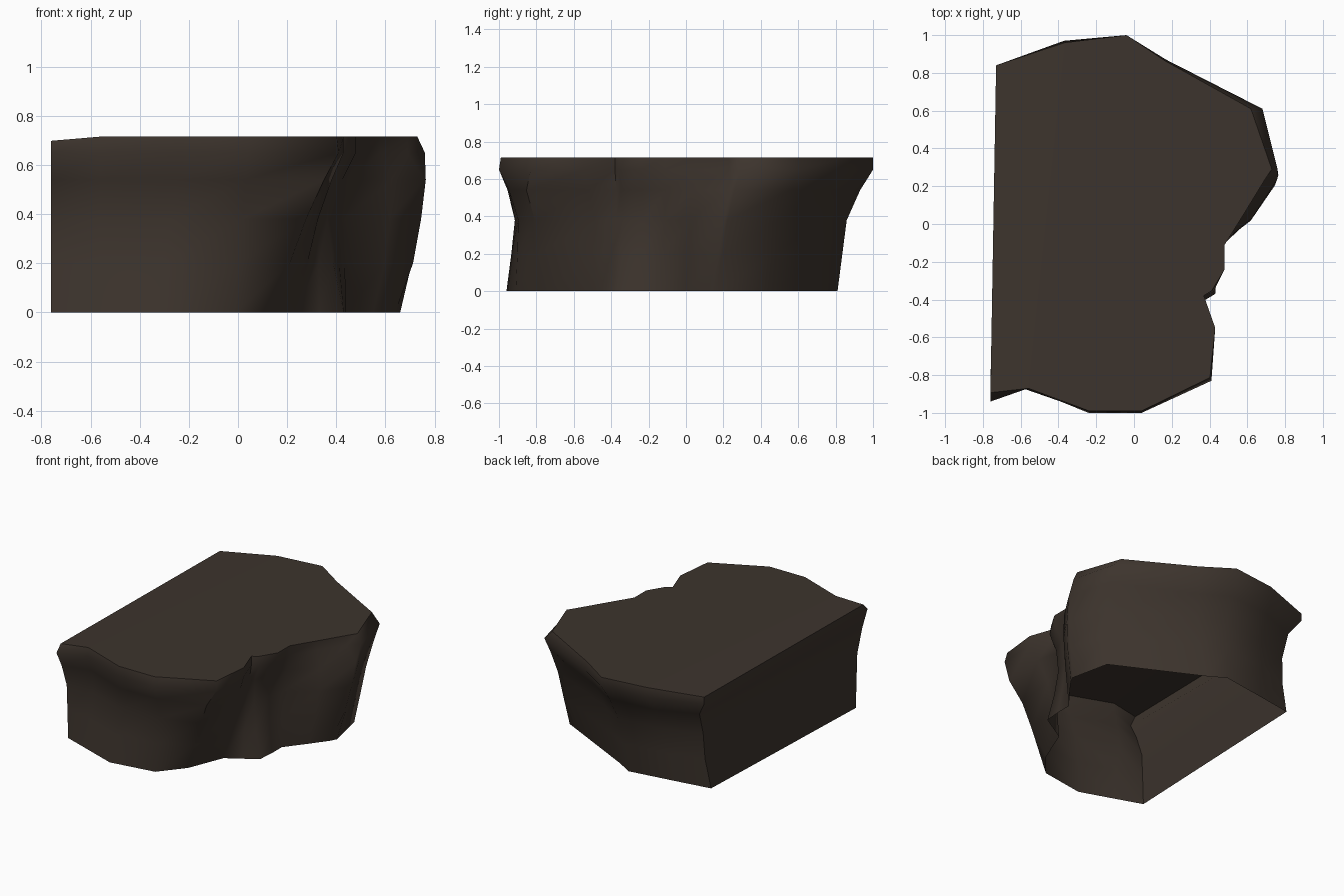
import bpy
import bmesh
import math
from mathutils import Vector

if "Cube" in bpy.data.objects:
    bpy.data.objects.remove(bpy.data.objects["Cube"], do_unlink=True)


def make_material(name, color):
    material = bpy.data.materials.new(name)
    material.use_nodes = True
    material.diffuse_color = color
    shader = material.node_tree.nodes["Principled BSDF"]
    shader.inputs["Base Color"].default_value = color
    shader.inputs["Roughness"].default_value = 0.9
    return material


# Counter-clockwise columns: rim x, rim y, bevel inset, base x, base y
columns = [
    (-.76, -.94, .05, -.76, -.81),
    (-.56, -.87, .0, -.56, -.88),
    (-.24, -1, .01, -.33, -.96),
    (.04, -1, .01, -.01, -.91),
    (.41, -.83, .02, .13, -.74),
    (.43, -.55, .0, .23, -.49),
    (.37, -.38, .0, .33, -.43),
    (.42, -.36, .02, .43, -.37),
    (.48, -.24, .0, .44, -.25),
    (.48, -.11, .0, .44, -.14),
    (.58, .05, .0, .55, .0),
    (.69, .23, .0, .64, .12),
    (.76, .29, .04, .66, .16),
    (.68, .61, .09, .60, .44),
    (.17, .87, .01, .0, .74),
    (-.04, 1, .0, -.12, .81),
    (-.37, .97, .01, -.45, .76),
    (-.73, .84, .0, -.70, .72),
]

# Bulges and hollows at the waist of single columns
waist_shift = {
    4: (0, -.07),
    7: (-.03, 0),
    8: (-.03, 0),
    10: (.05, -.01),
    11: (.075, .03),
    12: (.02, 0),
    17: (.068, 0),
}

# Wall levels from the base up: height, blend from base to rim, pinch, shift
levels = [
    (0, 0, 1, 0),
    (.20, .32, .96, .75),
    (.38, .6, .93, 1),
    (.54, .84, .96, 1),
    (.65, 1, 1, 0),
]
TOP_HEIGHT = .715
STRAIGHT_SIDE = -.7


def add_ring(bm, points):
    return [bm.verts.new(point) for point in points]


def wall_point(index, height, blend, pinch, shift):
    column = columns[index]
    rim = Vector((column[0], column[1], height))
    base = Vector((column[3], column[4], height))
    point = base.lerp(rim, blend)
    point.y *= pinch
    # The notched stretch is also hollowed sideways
    if 0 < column[0] < .5:
        point.x *= pinch
    dx, dy = waist_shift.get(index, (0, 0))
    return point + Vector((dx, dy, 0)) * shift


def top_point(column):
    x, y, inset = column[:3]
    # The top dips slightly along the straight side
    if x < STRAIGHT_SIDE:
        return Vector((x, y * (1 - inset), TOP_HEIGHT - .017))
    if x > .5:
        return Vector((x * (1 - inset), y, TOP_HEIGHT))
    return Vector((x * (1 - inset), y * (1 - inset), TOP_HEIGHT))


# Hollow rock ledge: waisted wall, narrow bevelled rim, flat top, open base
bm = bmesh.new()
count = len(columns)
rings = [add_ring(bm, [wall_point(i, *level) for i in range(count)])
         for level in levels]
rings.append(add_ring(bm, [top_point(c) for c in columns]))
for lower, upper in zip(rings, rings[1:]):
    for i in range(count):
        j = (i + 1) % count
        bm.faces.new((lower[i], lower[j], upper[j], upper[i]))

# Top: a flat slab plus a thin strip sloping down to the straight side
top = rings[-1]
slab = bm.faces.new(top[1:-1])
strip = bm.faces.new((top[0], top[1], top[-2], top[-1]))
for edge in list(slab.edges) + list(strip.edges):
    edge.smooth = False

mesh = bpy.data.meshes.new("rock_ledge")
bm.to_mesh(mesh)
bm.free()
rock = bpy.data.objects.new("rock_ledge", mesh)
bpy.context.collection.objects.link(rock)
mesh.materials.append(make_material("dark brown stone", (.046, .034, .026, 1)))

# Soft walls with crisp edges around the top and the straight side
bpy.ops.object.select_all(action="DESELECT")
rock.select_set(True)
bpy.context.view_layer.objects.active = rock
bpy.ops.object.shade_smooth_by_angle(angle=math.radians(60))
